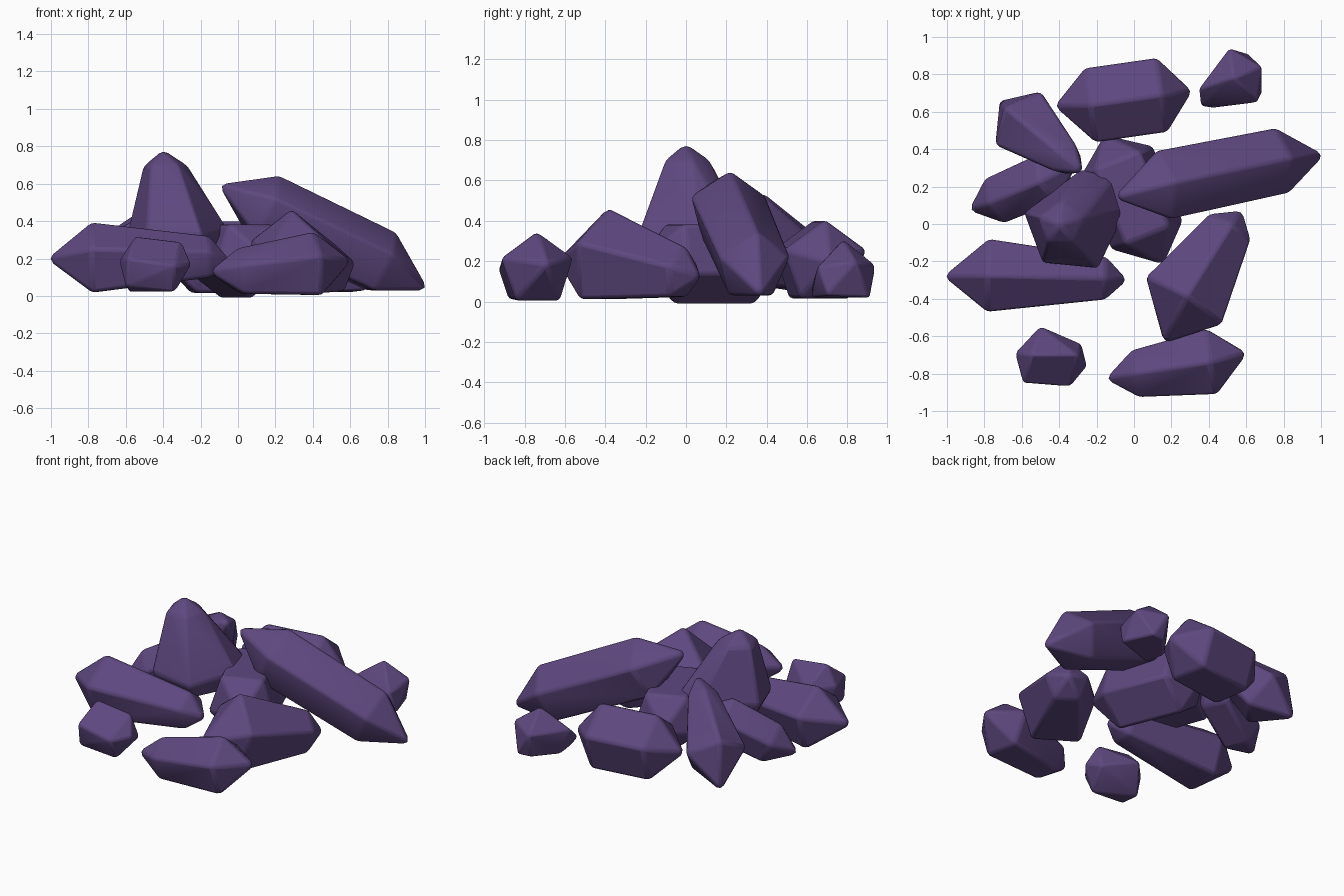
import bpy, bmesh, math
from mathutils import Vector

if "Cube" in bpy.data.objects:
    bpy.data.objects.remove(bpy.data.objects["Cube"])

purple = bpy.data.materials.new("dusky_purple")
purple.diffuse_color = (0.112, 0.064, 0.212, 1)
purple.use_nodes = True
purple.node_tree.nodes["Principled BSDF"].inputs["Base Color"].default_value = purple.diffuse_color


def hull_part(name, points, soft=0.018):
    """Convex stone through the given points, with softened edges."""
    bm = bmesh.new()
    for p in points:
        bm.verts.new(p)
    bmesh.ops.convex_hull(bm, input=bm.verts)
    loose = [v for v in bm.verts if not v.link_faces]
    bmesh.ops.delete(bm, geom=loose, context='VERTS')
    bmesh.ops.dissolve_limit(bm, angle_limit=math.radians(4), verts=bm.verts, edges=bm.edges)
    bmesh.ops.recalc_face_normals(bm, faces=bm.faces)
    me = bpy.data.meshes.new(name)
    bm.to_mesh(me)
    bm.free()
    me.materials.append(purple)
    ob = bpy.data.objects.new(name, me)
    bpy.context.collection.objects.link(ob)
    bev = ob.modifiers.new("soft_edges", 'BEVEL')
    bev.width, bev.segments = soft, 2
    bev.limit_method = 'ANGLE'
    bev.angle_limit = math.radians(12)
    bpy.ops.object.select_all(action='DESELECT')
    ob.select_set(True)
    bpy.context.view_layer.objects.active = ob
    bpy.ops.object.shade_smooth_by_angle(angle=math.radians(30))
    return ob


def ring(center, axis, radius, roll, sides=5):
    """Polygon around an axis; roll 0 puts a corner on top."""
    d = Vector(axis).normalized()
    side = d.cross(Vector((0, 0, 1))).normalized()
    up = side.cross(d)
    out = []
    for i in range(sides):
        a = math.radians(roll) + math.tau * i / sides
        out.append(Vector(center) + radius * (math.sin(a) * side + math.cos(a) * up))
    return out


def crystal(name, tip_a, mid_a, r_a, mid_b, r_b, tip_b, roll=0):
    """Five-sided shaft with a point at each end."""
    axis = Vector(mid_b) - Vector(mid_a)
    pts = [Vector(tip_a), Vector(tip_b)]
    pts += ring(mid_a, axis, r_a, roll) + ring(mid_b, axis, r_b, roll)
    hull_part(name, pts)


# Lying crystals
crystal("left_crystal", (-1.025, -.28, .20), (-.78, -.275, .188), .21,
        (-.15, -.29, .20), .125, (-.03, -.30, .18))
crystal("front_crystal", (-.16, -.83, .13), (.01, -.80, .123), .138,
        (.42, -.735, .158), .19, (.61, -.69, .19))
crystal("back_crystal", (-.43, .63, .20), (-.235, .635, .19), .215,
        (.15, .69, .19), .215, (.315, .71, .20))
crystal("front_right_crystal", (.16, -.64, .20), (.26, -.42, .215), .255,
        (.51, -.02, .135), .14, (.58, .075, .12))
crystal("center_crystal", (.16, -.22, .20), (.07, -.06, .205), .22,
        (-.09, .34, .205), .22, (-.16, .48, .20), 36)

# Leaning crystals
crystal("leaning_slab", (-.11, .14, .60), (.14, .205, .465), .20,
        (.77, .335, .17), .19, (1.025, .37, .03))
crystal("back_left_crystal", (-.27, .27, .55), (-.36, .345, .46), .10,
        (-.59, .54, .195), .20, (-.72, .66, .03))
crystal("side_crystal", (-.89, .07, .10), (-.73, .13, .16), .14,
        (-.45, .25, .30), .15, (-.30, .33, .35))

# Upright crystal: pentagon foot, narrow shoulders, blunt tip
foot = [(-.59, .06, .34), (-.28, .295, .35), (-.11, .25, .35), (-.045, .06, .34),
        (-.19, -.24, .32), (-.49, -.21, .33)]
center = Vector((-.30, .03, 0))
pts = [Vector(p) for p in foot]
pts += [Vector((center.x + (p[0] - center.x) * .78, center.y + (p[1] - center.y) * .78, .22))
        for p in foot]
pts += ring((-.39, 0, .70), (-.02, .001, 1), .122, 20)
pts.append(Vector((-.40, 0, .785)))
hull_part("upright_crystal", pts)

# Small loose stones
hull_part("small_back_stone", [
    (.345, .72, .18), (.355, .63, .10), (.42, .62, .02), (.66, .65, .17), (.685, .70, .03),
    (.53, .78, .31), (.685, .84, .20), (.61, .91, .02), (.51, .94, .18), (.40, .76, .02),
    (.52, .90, .02)], .012)
hull_part("small_front_stone", [
    (-.635, -.69, .19), (-.60, -.82, .05), (-.59, -.85, .20), (-.55, -.70, .32), (-.50, -.545, .18),
    (-.30, -.70, .29), (-.28, -.64, .12), (-.25, -.76, .17), (-.34, -.87, .16), (-.34, -.80, .02),
    (-.58, -.66, .02)], .012)
